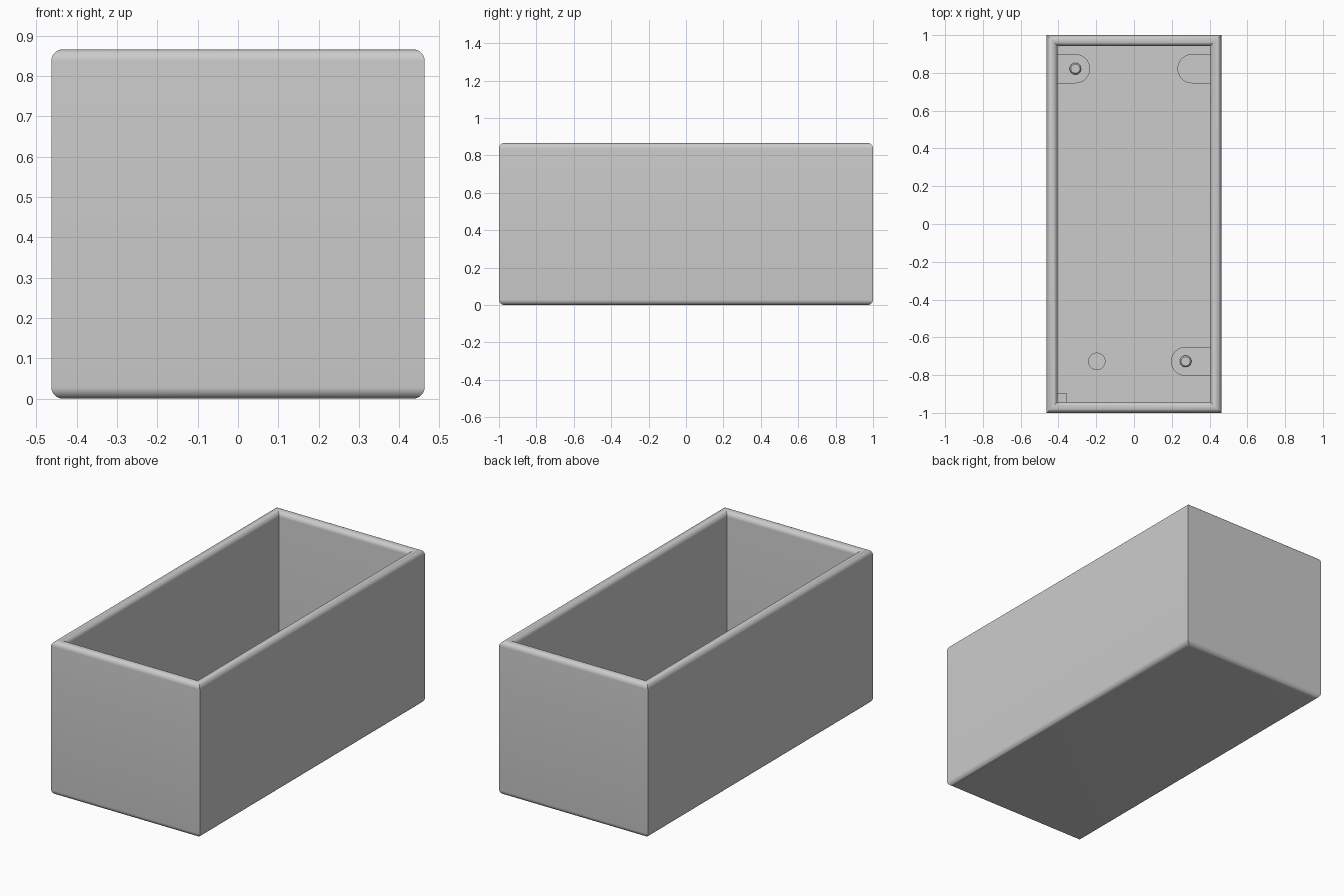
import bpy, bmesh, math

if "Cube" in bpy.data.objects:
    bpy.data.objects.remove(bpy.data.objects["Cube"])

HX, HY, H = 0.4625, 1.0, 0.866   # outer half sizes and height
WALL, FLOOR = 0.058, 0.06        # wall and floor thickness
R = WALL / 2                     # rim and bottom edge radius

grey = bpy.data.materials.new("light grey")
grey.diffuse_color = (0.6, 0.6, 0.6, 1)
grey.use_nodes = True
grey.node_tree.nodes["Principled BSDF"].inputs["Base Color"].default_value = grey.diffuse_color


def finish(name, bm):
    bmesh.ops.recalc_face_normals(bm, faces=bm.faces[:])
    mesh = bpy.data.meshes.new(name)
    bm.to_mesh(mesh)
    bm.free()
    mesh.materials.append(grey)
    ob = bpy.data.objects.new(name, mesh)
    bpy.context.collection.objects.link(ob)
    bpy.ops.object.select_all(action='DESELECT')
    bpy.context.view_layer.objects.active = ob
    ob.select_set(True)
    bpy.ops.object.shade_smooth_by_angle(angle=math.radians(30))
    return ob


def prism(name, outline, z0, z1):
    bm = bmesh.new()
    base = bm.faces.new([bm.verts.new((x, y, z0)) for x, y in outline])
    top = bmesh.ops.extrude_face_region(bm, geom=[base], use_keep_orig=True)
    verts = [g for g in top["geom"] if isinstance(g, bmesh.types.BMVert)]
    bmesh.ops.translate(bm, verts=verts, vec=(0, 0, z1 - z0))
    return finish(name, bm)


def arc(cx, cy, r, a0, a1, n):
    return [(cx + r * math.cos(math.radians(a0 + (a1 - a0) * i / n)),
             cy + r * math.sin(math.radians(a0 + (a1 - a0) * i / n))) for i in range(n + 1)]


# Box wall section (inset from outside, height) swept around with mitred corners
section = arc(R, R, R, 270, 180, 8)              # rounded bottom edge
section += arc(R, H - R, R, 180, 0, 16)          # round rim
section += [(WALL, FLOOR)]                       # inner wall foot
bm = bmesh.new()
rings = [[bm.verts.new((sx * (HX - d), sy * (HY - d), z))
          for sx, sy in ((-1, -1), (1, -1), (1, 1), (-1, 1))] for d, z in section]
for a, b in zip(rings, rings[1:]):
    for i in range(4):
        j = (i + 1) % 4
        bm.faces.new((a[i], a[j], b[j], b[i]))
bm.faces.new(rings[0])
bm.faces.new(rings[-1])
finish("open_box", bm)

# Rounded mounting tabs growing from the inner side walls
IX, IY = HX - WALL, HY - WALL
TAB_R, TAB_TOP = 0.077, FLOOR + 0.05


def tab(name, side, cx, cy):
    edge = arc(abs(cx), cy, TAB_R, 90, 270, 20)
    pts = [(IX + 0.01, cy + TAB_R)] + edge + [(IX + 0.01, cy - TAB_R)]
    prism(name, [(side * x, y) for x, y in pts], FLOOR - 0.01, TAB_TOP)


tab("back_left_tab", -1, -0.31, 0.822)
tab("back_right_tab", 1, 0.307, 0.822)
tab("front_right_tab", 1, 0.273, -0.727)

# Chamfered locating pins on two tabs
for name, x, y in (("back_left_pin", -0.31, 0.822), ("front_right_pin", 0.273, -0.727)):
    bm = bmesh.new()
    levels = [(0.031, TAB_TOP - 0.01), (0.031, TAB_TOP + 0.03), (0.024, TAB_TOP + 0.037)]
    loops = [[bm.verts.new((px, py, z)) for px, py in arc(x, y, r, 0, 360, 24)[:-1]]
             for r, z in levels]
    for a, b in zip(loops, loops[1:]):
        for i in range(24):
            j = (i + 1) % 24
            bm.faces.new((a[i], a[j], b[j], b[i]))
    bm.faces.new(loops[0])
    bm.faces.new(loops[-1])
    finish(name, bm)

# Round post and small corner block on the floor
prism("round_post", arc(-0.197, -0.727, 0.046, 0, 360, 32)[:-1], FLOOR - 0.01, TAB_TOP)
prism("corner_block", [(-IX - 0.01, -IY - 0.01), (-IX + 0.046, -IY - 0.01),
                       (-IX + 0.046, -IY + 0.046), (-IX - 0.01, -IY + 0.046)],
      FLOOR - 0.01, TAB_TOP)
